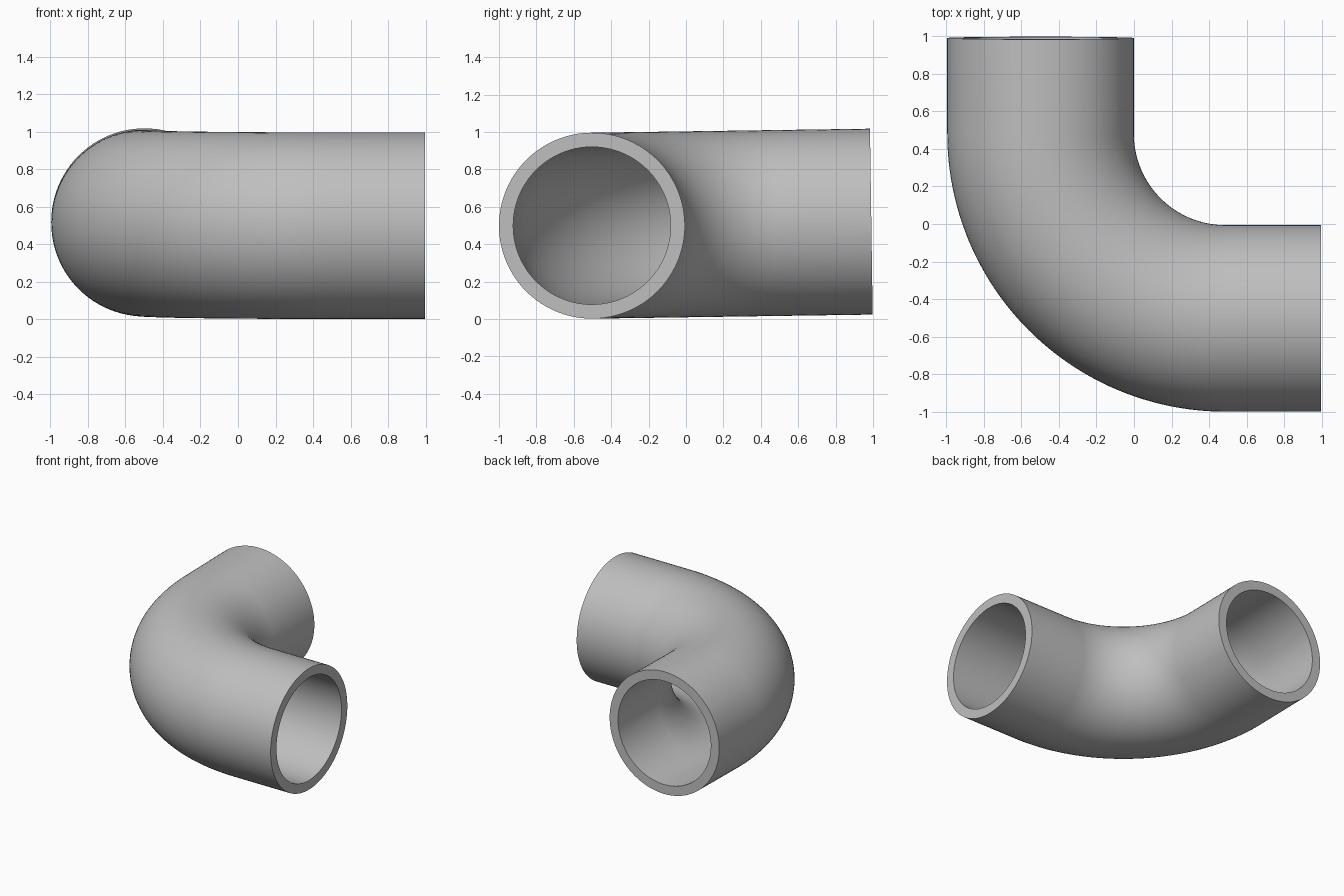
import bpy, bmesh
from math import sin, cos, pi, radians
from mathutils import Vector, Matrix

cube = bpy.data.objects.get("Cube")
if cube:
    bpy.data.objects.remove(cube, do_unlink=True)

OUTER, INNER = 0.497, 0.421    # wall radii
BEND, ARM = 0.985, 0.509       # centreline bend radius, straight arm length
SIDES, STEPS = 96, 48

grey = bpy.data.materials.new("Plain grey")
grey.use_nodes = True
grey.diffuse_color = (0.52, 0.52, 0.52, 1)
grey.node_tree.nodes["Principled BSDF"].inputs["Base Color"].default_value = grey.diffuse_color

# Centreline stations: position and outward direction across the bend
stations = [(Vector((BEND + ARM, 0, 0)), Vector((0, -1, 0)))]
for i in range(STEPS + 1):
    a = pi / 2 * i / STEPS
    out = Vector((-sin(a), -cos(a), 0))
    stations.append((Vector((BEND, BEND, 0)) + out * BEND, out))
stations.append((Vector((0, BEND + ARM, 0)), Vector((-1, 0, 0))))

bm = bmesh.new()


def ring(centre, out, radius):
    up = Vector((0, 0, 1))
    angles = [2 * pi * k / SIDES for k in range(SIDES)]
    return [bm.verts.new(centre + (out * cos(t) + up * sin(t)) * radius) for t in angles]


def bridge(a, b):
    for k in range(SIDES):
        n = (k + 1) % SIDES
        bm.faces.new((a[k], a[n], b[n], b[k]))


# Outer wall one way, inner wall back, closed by the two end rims
rings = [ring(c, o, OUTER) for c, o in stations]
rings += [ring(c, o, INNER) for c, o in reversed(stations)]
for i, r in enumerate(rings):
    bridge(r, rings[(i + 1) % len(rings)])
bmesh.ops.recalc_face_normals(bm, faces=bm.faces)

# Rest the elbow on the ground with its slight tilt
bm.transform(Matrix.Translation((-0.498, -0.503, 0.499)) @ Matrix.Rotation(radians(0.83), 4, "X"))

mesh = bpy.data.meshes.new("pipe_elbow")
bm.to_mesh(mesh)
bm.free()
mesh.materials.append(grey)
pipe = bpy.data.objects.new("pipe_elbow", mesh)
bpy.context.collection.objects.link(pipe)
bpy.context.view_layer.objects.active = pipe
pipe.select_set(True)
bpy.ops.object.shade_smooth_by_angle(angle=radians(30))
